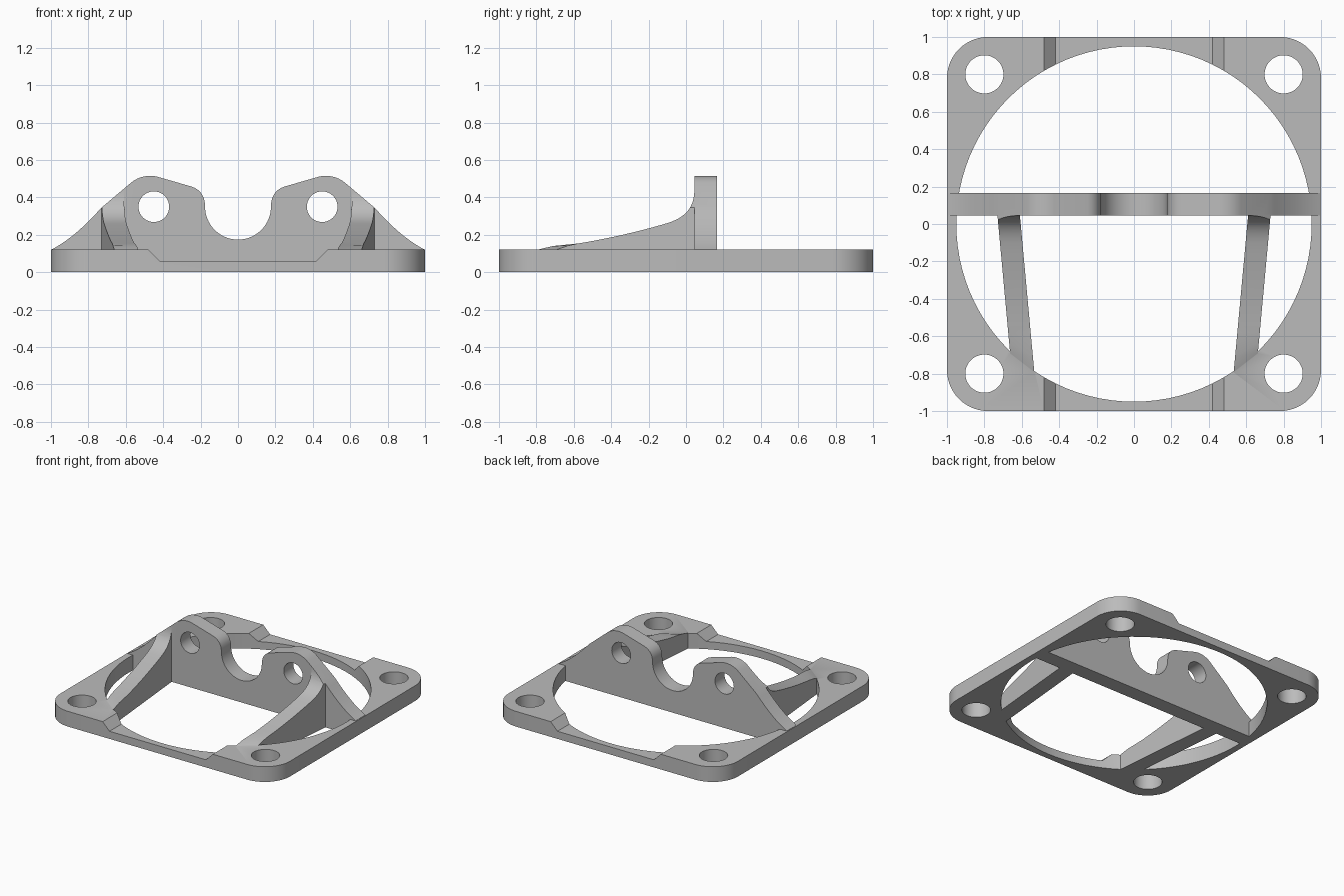
import bpy, bmesh
from math import sin, cos, radians
from mathutils import Vector
from mathutils.geometry import interpolate_bezier

cube = bpy.data.objects.get("Cube")
if cube:
    bpy.data.objects.remove(cube, do_unlink=True)

grey = bpy.data.materials.new("machined_grey")
grey.use_nodes = True
grey.diffuse_color = (0.5, 0.5, 0.5, 1)
grey.node_tree.nodes["Principled BSDF"].inputs["Base Color"].default_value = (0.5, 0.5, 0.5, 1)


def arc(cx, cy, r, start, end, steps):
    angles = [radians(start + (end - start) * i / steps) for i in range(steps + 1)]
    return [(cx + r * cos(a), cy + r * sin(a)) for a in angles]


def bezier(a, b, c, d, steps=12):
    pts = interpolate_bezier(*(Vector((*p, 0)) for p in (a, b, c, d)), steps)
    return [(p.x, p.y) for p in pts]


def loft(name, near, far):
    """Closed solid between two matching 3D outlines."""
    bm = bmesh.new()
    rings = [[bm.verts.new(p) for p in ring] for ring in (near, far)]
    n = len(near)
    bm.faces.new(rings[0])
    bm.faces.new(rings[1][::-1])
    for i in range(n):
        j = (i + 1) % n
        bm.faces.new((rings[0][i], rings[1][i], rings[1][j], rings[0][j]))
    bmesh.ops.recalc_face_normals(bm, faces=bm.faces)
    mesh = bpy.data.meshes.new(name)
    bm.to_mesh(mesh)
    bm.free()
    mesh.materials.append(grey)
    ob = bpy.data.objects.new(name, mesh)
    bpy.context.collection.objects.link(ob)
    return ob


def prism_z(name, pts, z0, z1):
    return loft(name, [(x, y, z0) for x, y in pts], [(x, y, z1) for x, y in pts])


def prism_y(name, pts, y0, y1):
    return loft(name, [(x, y0, z) for x, z in pts], [(x, y1, z) for x, z in pts])


def combine(target, tool, operation):
    mod = target.modifiers.new("bool", 'BOOLEAN')
    mod.operation, mod.solver, mod.object = operation, 'EXACT', tool
    bpy.context.view_layer.objects.active = target
    bpy.ops.object.modifier_apply(modifier=mod.name)
    bpy.data.objects.remove(tool, do_unlink=True)


def circle(cx, cy, r, steps):
    return arc(cx, cy, r, 0, 360, steps)[:-1]


# Base plate with rounded corners, large bore and bolt holes
R = 0.22
outline = []
for k, (sx, sy) in enumerate([(1, 1), (-1, 1), (-1, -1), (1, -1)]):
    outline += arc(sx * (1 - R), sy * (1 - R), R, 90 * k, 90 * k + 90, 14)
plate = prism_z("mounting_bracket", outline, 0, 0.12)
combine(plate, prism_z("bore", circle(0, 0, 0.95, 96), -0.1, 0.3), 'DIFFERENCE')
for sx in (-1, 1):
    for sy in (-1, 1):
        hole = prism_z("bolt_hole", circle(0.8 * sx, 0.8 * sy, 0.102, 40), -0.1, 0.3)
        combine(plate, hole, 'DIFFERENCE')

# Chamfered recesses in the front and back rails
recess = [(-0.42, 0.06), (0.42, 0.06), (0.54, 0.18), (-0.54, 0.18)]
for y0, y1 in ((-1.1, -0.7), (0.7, 1.1)):
    combine(plate, prism_y("rail_recess", recess, y0, y1), 'DIFFERENCE')

# Upright web outline: sloping foot, rounded ear, central saddle
half = bezier((0.995, 0.122), (0.9, 0.172), (0.82, 0.245), (0.73, 0.345))
half += arc(0.47, 0.355, 0.16, 50, 106, 12)
half += bezier((0.25, 0.458), (0.2, 0.442), (0.176, 0.405), (0.176, 0.35))
half += arc(0, 0.35, 0.176, 0, -90, 16)[1:]
web = [(0.995, 0)] + half + [(-x, z) for x, z in reversed(half[:-1])] + [(-0.995, 0)]

upright = prism_y("upright", web, 0.045, 0.165)
for side in (-1, 1):
    eye = prism_y("ear_hole", circle(0.45 * side, 0.35, 0.082, 40), -0.1, 0.4)
    combine(upright, eye, 'DIFFERENCE')
combine(plate, upright, 'UNION')

# Curved ribs, toed in towards the front, trimmed to the web outline
sweep = [(0.06, 0.45)] + bezier((0.045, 0.44), (0.045, 0.34), (-0.01, 0.29), (-0.1, 0.262))
sweep += bezier((-0.1, 0.262), (-0.25, 0.218), (-0.42, 0.178), (-0.58, 0.153))[1:]
inner = sweep + [(-0.71, 0.14), (-0.79, 0.121), (-0.81, 0.115), (-0.81, 0), (0.06, 0)]
outer = sweep + [(-0.63, 0.142), (-0.69, 0.121), (-0.71, 0.115), (-0.71, 0), (0.06, 0)]
for side in (-1, 1):
    rings = [[(side * (x + 0.092 * (y - 0.045)), y, z) for y, z in profile]
             for x, profile in ((0.61, inner), (0.73, outer))]
    rib = loft("rib", *rings)
    # Triangulate so that the twisted tail stays planar for the trim
    bm = bmesh.new()
    bm.from_mesh(rib.data)
    bmesh.ops.triangulate(bm, faces=bm.faces)
    bm.to_mesh(rib.data)
    bm.free()
    combine(rib, prism_y("rib_trim", web, -1, 0.3), 'INTERSECT')
    combine(plate, rib, 'UNION')

# Smooth curved walls, crisp machined edges
bpy.ops.object.select_all(action='DESELECT')
plate.select_set(True)
bpy.context.view_layer.objects.active = plate
bpy.ops.object.shade_smooth_by_angle(angle=radians(30))
